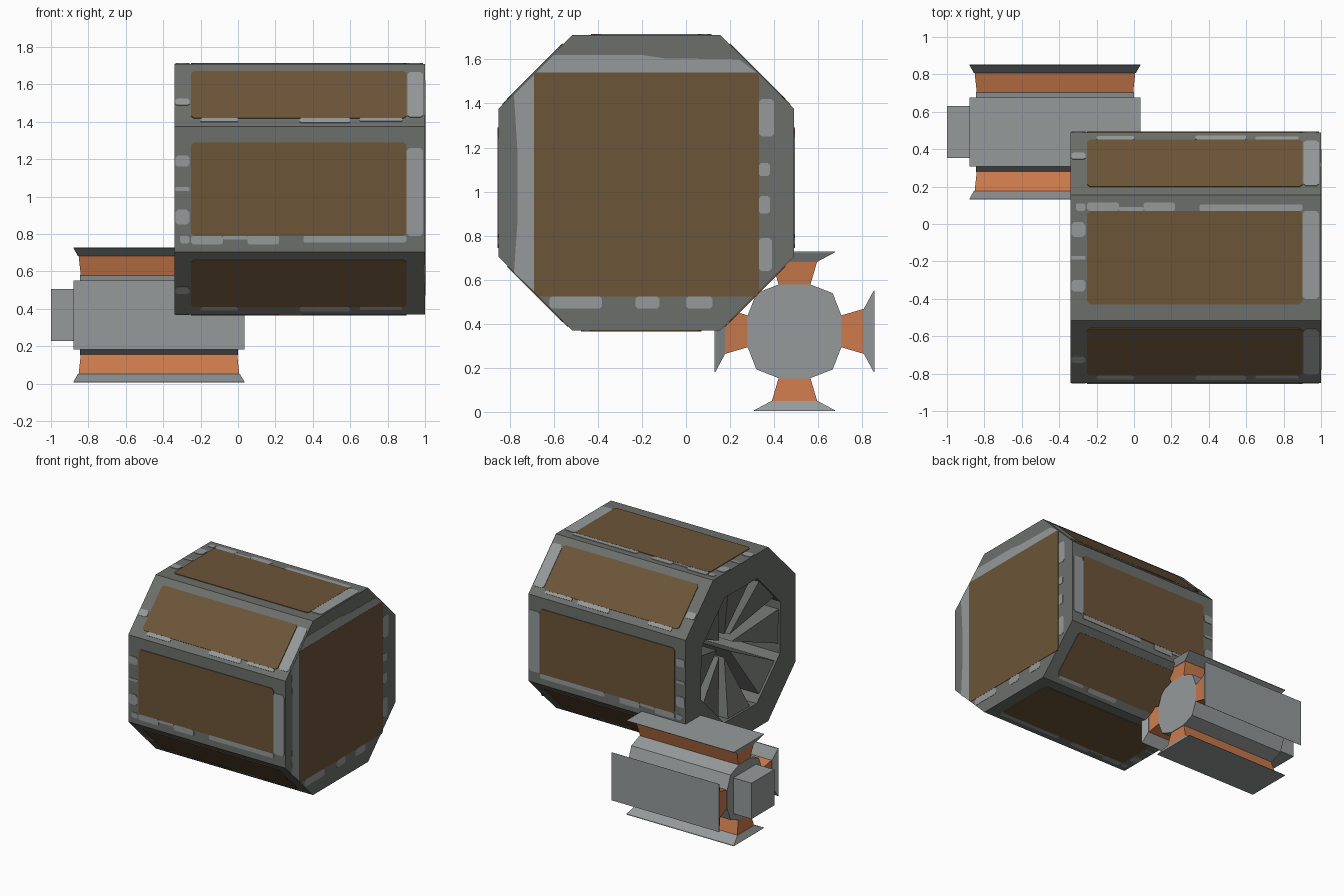
import bpy, bmesh, math
from mathutils import Vector

if "Cube" in bpy.data.objects:
    bpy.data.objects.remove(bpy.data.objects["Cube"])


def material(name, rgb):
    m = bpy.data.materials.new(name)
    m.diffuse_color = (*rgb, 1)
    m.use_nodes = True
    m.node_tree.nodes["Principled BSDF"].inputs["Base Color"].default_value = m.diffuse_color
    return m


BROWN = material("brown_paint", (0.150, 0.089, 0.040))
DARK = material("dark_grey_metal", (0.150, 0.159, 0.146))
LIGHT = material("light_grey_metal", (0.305, 0.323, 0.323))
COPPER = material("copper_winding", (0.600, 0.195, 0.072))


def loft(name, rings, mat, caps=True):
    """Skin a list of equal-length point rings into one object."""
    bm = bmesh.new()
    vs = [[bm.verts.new(p) for p in r] for r in rings]
    n = len(rings[0])
    for a, b in zip(vs, vs[1:]):
        for i in range(n):
            j = (i + 1) % n
            bm.faces.new((a[i], a[j], b[j], b[i]))
    if caps:
        bm.faces.new(vs[0])
        bm.faces.new(vs[-1])
    bmesh.ops.recalc_face_normals(bm, faces=bm.faces)
    me = bpy.data.meshes.new(name)
    bm.to_mesh(me)
    bm.free()
    me.materials.append(mat)
    ob = bpy.data.objects.new(name, me)
    bpy.context.collection.objects.link(ob)
    return ob


# ---------- casing ----------
CY, CZ = -0.18, 1.04
X0, X1 = -0.34, 1.0
R, H = 0.67, 0.335


def ring(x, pts):
    return [(x, CY + y, CZ + z) for y, z in pts]


OUTER = [(R, -H), (R, H), (H, R), (-H, R), (-R, H), (-R, -H), (-H, -R), (H, -R)]


def bore(r):
    return [(r * math.cos(math.radians(a)), r * math.sin(math.radians(a)))
            for a in range(-22, 338, 45)]


FLOOR = 0.60
loft("casing", [ring(X1, OUTER), ring(X0, OUTER), ring(X0, bore(0.52)),
                ring(FLOOR, bore(0.52))], DARK)

# inward pole teeth, sloping back towards the middle
for k in range(8):
    a = k * math.pi / 4
    w = 0.27
    tri = [(0.52 * math.cos(a - w), 0.52 * math.sin(a - w)),
           (0.52 * math.cos(a + w), 0.52 * math.sin(a + w)),
           (0.09 * math.cos(a), 0.09 * math.sin(a))]
    front = ring(X0 + 0.01, tri)
    front[2] = (X0 + 0.14, front[2][1], front[2][2])
    loft(f"pole_tooth_{k}", [front, ring(FLOOR, tri)], DARK)

# ---------- side panels and worn patches ----------
T = 0.004


def plate(name, origin, u, v, n, pts, mat, t=T):
    base = [origin + u * a + v * b for a, b in pts]
    loft(name, [[p - n * 0.002 for p in base], [p + n * t for p in base]], mat)


def rounded(x0, x1, y0, y1):
    """Rectangle with small cut corners."""
    c = min(x1 - x0, y1 - y0) * 0.2
    c = min(c, 0.015)
    return [(x0 + c, y0), (x1 - c, y0), (x1, y0 + c), (x1, y1 - c),
            (x1 - c, y1), (x0 + c, y1), (x0, y1 - c), (x0, y0 + c)]


# patches: x range, then range across the face (low edge negative)
FLAT_WEAR = [(0.90, 0.99, -0.25, 0.22), (-0.25, -0.08, -0.295, -0.25),
             (-0.08, 0.05, -0.27, -0.25), (0.05, 0.22, -0.295, -0.25),
             (0.35, 0.90, -0.285, -0.25),
             (-0.335, -0.26, 0.12, 0.18), (-0.335, -0.26, -0.01, 0.01),
             (-0.335, -0.26, -0.19, -0.11), (-0.31, -0.26, -0.29, -0.25)]
DIAG_WEAR = [(0.905, 0.99, -0.17, 0.17), (-0.335, -0.26, -0.08, -0.03),
             (-0.20, 0.0, -0.205, -0.177), (0.33, 0.60, -0.21, -0.177),
             (0.65, 0.88, -0.2, -0.177)]
for k in range(8):
    a = k * math.pi / 4
    n = Vector((0, math.cos(a), math.sin(a)))
    v = Vector((0, -math.sin(a), math.cos(a)))
    diag = k % 2
    # wear lies along the lower edge, or the back edge on top and bottom
    if v.z < -0.1 or k == 6:
        v = -v
    if k == 6:
        v = -v
    d = (R + H) / math.sqrt(2) if diag else R
    half = 0.177 if diag else 0.25
    o = Vector((0, CY, CZ)) + n * d
    u = Vector((1, 0, 0))
    plate(f"side_panel_{k}", o, u, v, n, rounded(-0.25, 0.90, -half, half), BROWN, 0.005)
    for i, p in enumerate(DIAG_WEAR if diag else FLAT_WEAR):
        # undersides are less worn on the right
        if i == 0 and k in (5, 6, 7):
            continue
        plate(f"side_wear_{k}_{i}", o, u, v, n, rounded(*p), LIGHT)

# end panel and its wear, drawn in world y and z
o, u, v, n = Vector((X1 - 0.004, 0, 0)), Vector((0, 1, 0)), Vector((0, 0, 1)), Vector((1, 0, 0))
plate("end_panel", o, u, v, n,
      [(-0.67, 0.525), (0.32, 0.525), (0.33, 0.54), (0.33, 1.53), (0.32, 1.54),
       (-0.68, 1.54), (-0.69, 1.53), (-0.69, 0.545)], BROWN, 0.007)
plate("end_wear_top", o, u, v, n,
      [(-0.68, 1.54), (0.32, 1.54), (0.24, 1.60), (-0.1, 1.605), (-0.2, 1.62), (-0.60, 1.62)],
      LIGHT, 0.006)
plate("end_wear_left", o, u, v, n,
      [(-0.69, 0.55), (-0.69, 1.53), (-0.78, 1.44), (-0.765, 1.2), (-0.765, 0.85), (-0.78, 0.63)],
      LIGHT, 0.006)
for i, p in enumerate([(0.33, 0.40, 1.25, 1.42), (0.33, 0.38, 1.07, 1.13),
                       (0.33, 0.38, 0.90, 0.98), (0.33, 0.39, 0.64, 0.79),
                       (-0.62, -0.38, 0.47, 0.525), (-0.23, -0.12, 0.47, 0.525),
                       (0.0, 0.12, 0.47, 0.525)]):
    plate(f"end_wear_{i}", o, u, v, n, rounded(*p), LIGHT, 0.006)

# ---------- rotor ----------
RY, RZ = 0.492, 0.367
quarter = [(0.213, -0.07), (0.213, 0.07), (0.173, 0.173)]
core = []
for q in range(4):
    c, s = [(1, 0), (0, 1), (-1, 0), (0, -1)][q]
    core += [(y * c - z * s, y * s + z * c) for y, z in quarter]
loft("rotor_core", [[(x, RY + y, RZ + z) for y, z in core] for x in (-0.845, 0.0)], LIGHT)

sq = [(-0.138, -0.138), (0.138, -0.138), (0.138, 0.138), (-0.138, 0.138)]
loft("rotor_shaft", [[(x, RY + y, RZ + z) for y, z in sq] for x in (-1.0, -0.83)], LIGHT)

for q in range(4):
    a = q * math.pi / 2
    n = Vector((0, math.cos(a), math.sin(a)))
    v = Vector((0, -math.sin(a), math.cos(a)))

    def rect(r, w, xa, xb):
        c = Vector((0, RY, RZ)) + n * r
        return [c + v * t + Vector((x, 0, 0))
                for x, t in ((xa, -w), (xb, -w), (xb, w), (xa, w))]

    # copper winding flaring outwards, then the pole shoe
    loft(f"winding_{q}", [rect(0.205, 0.07, -0.84, -0.005),
                          rect(0.317, 0.103, -0.852, 0.007)], COPPER)
    loft(f"pole_shoe_{q}", [rect(0.315, 0.103, -0.856, 0.010),
                            rect(0.358, 0.183, -0.88, 0.035),
                            rect(0.362, 0.185, -0.88, 0.035)], LIGHT)
